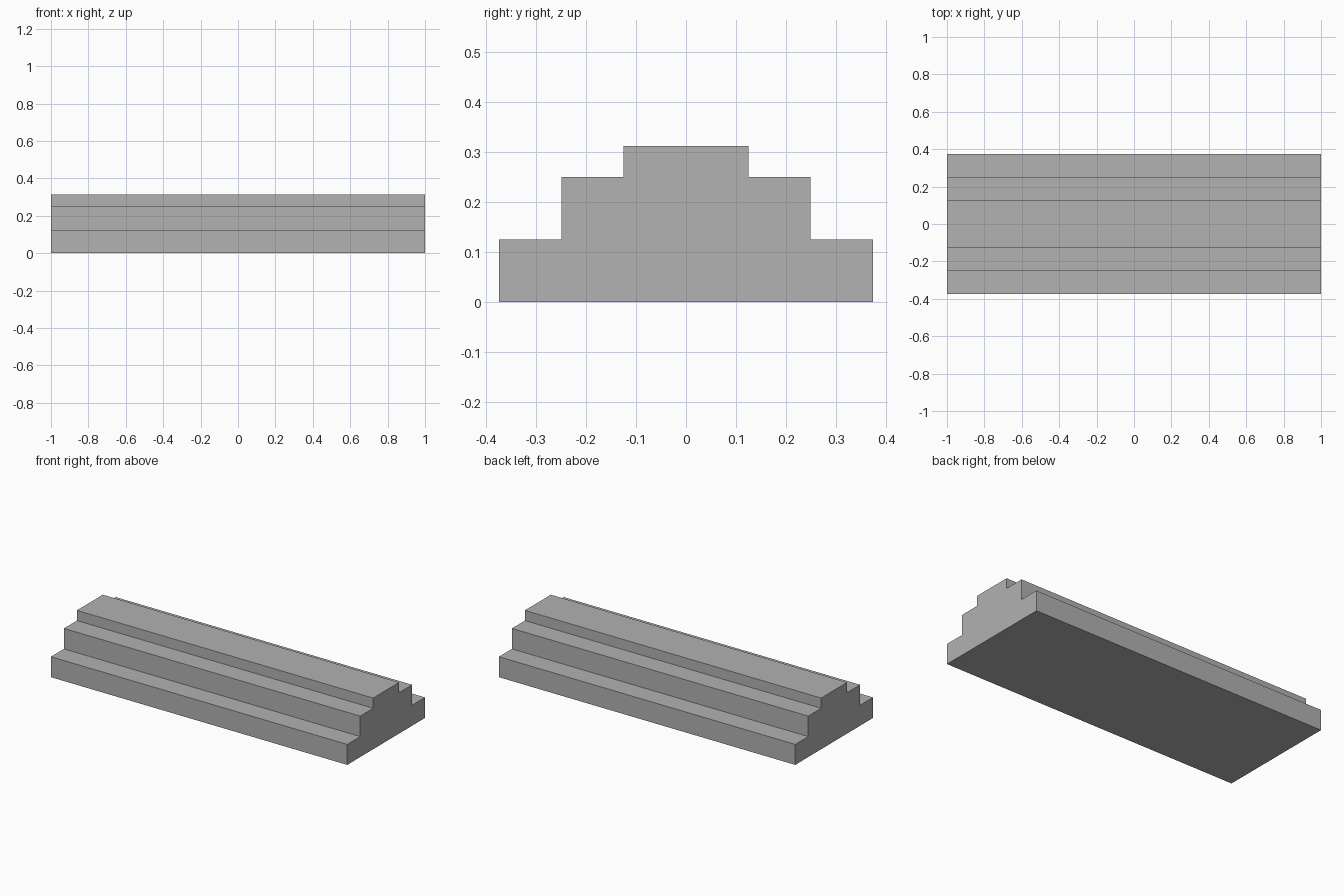
import bpy
import bmesh

cube = bpy.data.objects.get("Cube")
if cube:
    bpy.data.objects.remove(cube, do_unlink=True)

# Plain grey material
grey = bpy.data.materials.new("plain_grey")
grey.use_nodes = True
colour = (0.445, 0.445, 0.445, 1.0)
grey.diffuse_color = colour
grey.node_tree.nodes["Principled BSDF"].inputs["Base Color"].default_value = colour

# Stepped half profile (y, z), mirrored to a full outline
half = [(0.375, 0.0), (0.375, 0.125), (0.25, 0.125),
        (0.25, 0.25), (0.125, 0.25), (0.125, 0.3125)]
profile = half + [(-y, z) for y, z in reversed(half)]

# Extrude the outline along the full length
bm = bmesh.new()
end = bm.faces.new([bm.verts.new((-1.0, y, z)) for y, z in profile])
result = bmesh.ops.extrude_face_region(bm, geom=[end], use_keep_orig=True)
moved = [v for v in result["geom"] if isinstance(v, bmesh.types.BMVert)]
bmesh.ops.translate(bm, verts=moved, vec=(2.0, 0.0, 0.0))
bmesh.ops.recalc_face_normals(bm, faces=bm.faces[:])

mesh = bpy.data.meshes.new("stepped_block")
bm.to_mesh(mesh)
bm.free()
mesh.materials.append(grey)
block = bpy.data.objects.new("stepped_block", mesh)
bpy.context.collection.objects.link(block)
